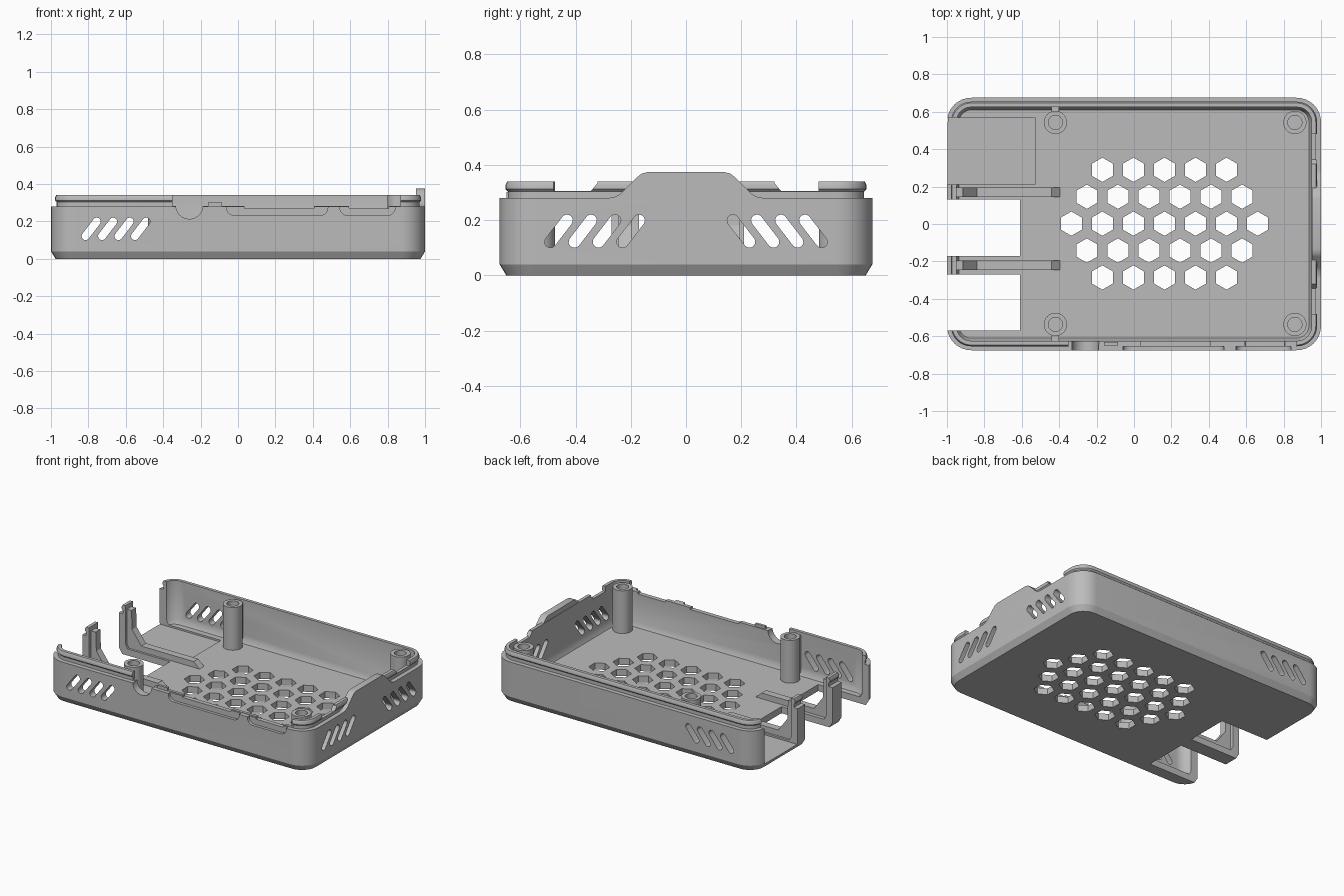
import bpy, bmesh, math

old = bpy.data.objects.get("Cube")
if old:
    bpy.data.objects.remove(old, do_unlink=True)

grey = bpy.data.materials.new("plain_grey")
grey.use_nodes = True
COLOUR = (0.5, 0.5, 0.5, 1)
grey.diffuse_color = COLOUR
grey.node_tree.nodes["Principled BSDF"].inputs["Base Color"].default_value = COLOUR

HX, HY, CORNER = 1.0, 0.675, 0.13
FLOOR, LEDGE, TOP = 0.045, 0.28, 0.34


def make(name, bm):
    bmesh.ops.recalc_face_normals(bm, faces=bm.faces)
    mesh = bpy.data.meshes.new(name)
    bm.to_mesh(mesh)
    bm.free()
    mesh.materials.append(grey)
    ob = bpy.data.objects.new(name, mesh)
    bpy.context.collection.objects.link(ob)
    return ob


def smooth(ob):
    bpy.ops.object.select_all(action='DESELECT')
    ob.select_set(True)
    bpy.context.view_layer.objects.active = ob
    bpy.ops.object.shade_smooth_by_angle(angle=math.radians(30))


def add_prism(bm, pts, axis, lo, hi):
    """Extrude a 2D outline along an axis."""
    place = {'x': lambda u, v, w: (w, u, v),
             'y': lambda u, v, w: (u, w, v),
             'z': lambda u, v, w: (u, v, w)}[axis]
    a = [bm.verts.new(place(u, v, lo)) for u, v in pts]
    b = [bm.verts.new(place(u, v, hi)) for u, v in pts]
    bm.faces.new(a)
    bm.faces.new(b[::-1])
    for i in range(len(a)):
        j = (i + 1) % len(a)
        bm.faces.new((a[i], b[i], b[j], a[j]))


def rect(u0, u1, v0, v1):
    return [(u0, v0), (u1, v0), (u1, v1), (u0, v1)]


def ngon(u, v, r, n, start=0.0):
    return [(u + r * math.cos(start + math.tau * i / n),
             v + r * math.sin(start + math.tau * i / n)) for i in range(n)]


def slot(u, lean, v=0.16, r=0.021, du=0.03, dv=0.039):
    """Leaning slot with round ends."""
    turn = math.atan2(dv, du * lean) - math.pi / 2
    pts = []
    for end in (1, -1):
        for i in range(9):
            a = turn + math.pi * i / 8 + (0 if end > 0 else math.pi)
            pts.append((u + end * du * lean + r * math.cos(a), v + end * dv + r * math.sin(a)))
    return pts


def cut(ob, prisms):
    """Remove a group of prisms from an object."""
    bm = bmesh.new()
    for p in prisms:
        add_prism(bm, *p)
    cutter = make("cutter", bm)
    cutter.hide_render = True
    mod = ob.modifiers.new("cut", 'BOOLEAN')
    mod.operation, mod.solver, mod.object = 'DIFFERENCE', 'EXACT', cutter
    bpy.ops.object.select_all(action='DESELECT')
    ob.select_set(True)
    bpy.context.view_layer.objects.active = ob
    bpy.ops.object.modifier_apply(modifier=mod.name)
    bpy.data.objects.remove(cutter, do_unlink=True)


def prism_part(name, pts, axis, lo, hi):
    bm = bmesh.new()
    add_prism(bm, pts, axis, lo, hi)
    return make(name, bm)


# Tray: rounded-rectangle rings from the underside, over the lip, to the inner floor
def ring(bm, inset, z, steps=8):
    r = CORNER - inset
    verts = []
    for k, (sx, sy) in enumerate([(1, 1), (-1, 1), (-1, -1), (1, -1)]):
        for i in range(steps + 1):
            a = (k + i / steps) * math.pi / 2
            verts.append(bm.verts.new((sx * (HX - CORNER) + r * math.cos(a),
                                       sy * (HY - CORNER) + r * math.sin(a), z)))
    return verts


bm = bmesh.new()
profile = [(0.024, 0), (0, 0.04), (0, LEDGE), (0.03, LEDGE), (0.03, 0.303), (0.021, 0.312),
           (0.021, 0.327), (0.028, TOP), (0.05, TOP), (0.05, 0.075), (0.065, FLOOR)]
rings = [ring(bm, i, z) for i, z in profile]
for lower, upper in zip(rings, rings[1:]):
    for i in range(len(lower)):
        j = (i + 1) % len(lower)
        bm.faces.new((lower[i], lower[j], upper[j], upper[i]))
bm.faces.new(rings[0])
bm.faces.new(rings[-1])
tray = make("case_tray", bm)

# Honeycomb floor vents and leaning wall vents
vents = []
for row in range(-2, 3):
    count = 7 - abs(row)
    for i in range(count):
        x = 0.163 + (i - (count - 1) / 2) * 0.166
        vents.append((ngon(x, row * 0.144 + 0.002, 0.065, 6, math.pi / 6), 'z', -0.1, 0.09))
for i in range(4):
    vents.append((slot(-0.785 + i * 0.088, 1), 'y', -0.8, 0.8))
    for side in (-1, 1):
        vents.append((slot(side * (0.2 + i * 0.087), -side), 'x', 0.9, 1.1))
cut(tray, vents)

# Port openings at the open end, and the shallow recess in the floor
cut(tray, [(rect(-1.1, -0.61, -0.17, 0.13), 'z', -0.1, 0.5),
           (rect(-1.1, -0.61, -0.57, -0.27), 'z', -0.1, 0.5),
           (rect(-1.1, -0.53, 0.21, 0.57), 'z', 0.033, 0.5)])

# Lowered front rim and lip notches beside the raised tab
cuts = [(rect(-0.35, 0.87, 0.283, 0.5), 'y', -0.8, -0.595)]
for s in (-1, 1):
    cuts.append(([(s * 0.48, 0.305), (s * 0.345, 0.305), (s * 0.32, 0.335),
                  (s * 0.32, 0.4), (s * 0.48, 0.4)], 'x', 0.9, 1.1))
cut(tray, cuts)


# Front connector recesses, round jack opening and shallow rim dips
def plug_recess(x0, x1):
    r, z = 0.04, 0.232
    left = [(x0 + r - r * math.cos(a), z + r - r * math.sin(a))
            for a in [math.pi / 2 * i / 5 for i in range(6)]]
    right = [(x0 + x1 - u, v) for u, v in reversed(left)]
    return [(x0, 0.4)] + left + right + [(x1, 0.4)]


jack = [(-0.26 + 0.072 * math.cos(a), LEDGE + 0.005 + 0.072 * math.sin(a))
        for a in [math.pi + math.pi * i / 16 for i in range(17)]]
cut(tray, [(plug_recess(-0.06, 0.48), 'y', -0.8, -0.655),
           (plug_recess(0.545, 0.84), 'y', -0.8, -0.655),
           (jack + [(-0.188, 0.4), (-0.332, 0.4)], 'y', -0.8, -0.59)])
cut(tray, [([(x0, 0.4), (x0 + 0.015, 0.27), (x1 - 0.015, 0.27), (x1, 0.4)], 'y', -0.7, -0.59)
           for x0, x1 in [(0.02, 0.42), (0.58, 0.82)]])
smooth(tray)

# Raised tab on the end wall
half = [(0.28, LEDGE), (0.255, 0.285), (0.235, 0.297), (0.175, 0.357), (0.16, 0.369), (0.135, 0.375)]
smooth(prism_part("end_wall_tab", half + [(-u, v) for u, v in reversed(half)], 'x', 0.953, HX))

# Small rim nub
prism_part("front_rim_nub", rect(-0.16, -0.085, 0.27, 0.302), 'y', -0.65, -0.632)

# Hollow screw posts, two of them tied to the side walls
for x, sx in [(-0.42, "rear"), (0.86, "tab")]:
    for y, sy in [(-0.537, "front"), (0.543, "back")]:
        post = prism_part(f"screw_post_{sx}_{sy}", ngon(x, y, 0.062, 32), 'z', FLOOR - 0.01, TOP)
        cut(post, [(ngon(x, y, 0.038, 24), 'z', 0.12, 0.4)])
        smooth(post)
        if x < 0:
            s = math.copysign(1, y)
            a, b = sorted((y + s * 0.058, s * 0.63))
            prism_part(f"post_web_{sy}", rect(x - 0.02, x + 0.02, a, b), 'z', FLOOR - 0.01, 0.32)

# Ribs bracing the narrow strips between the ports
rib = [(-0.955, 0.03), (-0.955, 0.31), (-0.915, 0.31), (-0.91, 0.18), (-0.84, 0.085),
       (-0.44, 0.085), (-0.39, 0.04), (-0.39, 0.03)]
for name, y in [("back", 0.17), ("front", -0.22)]:
    prism_part(f"port_rib_{name}", rib, 'y', y - 0.025, y + 0.025)
